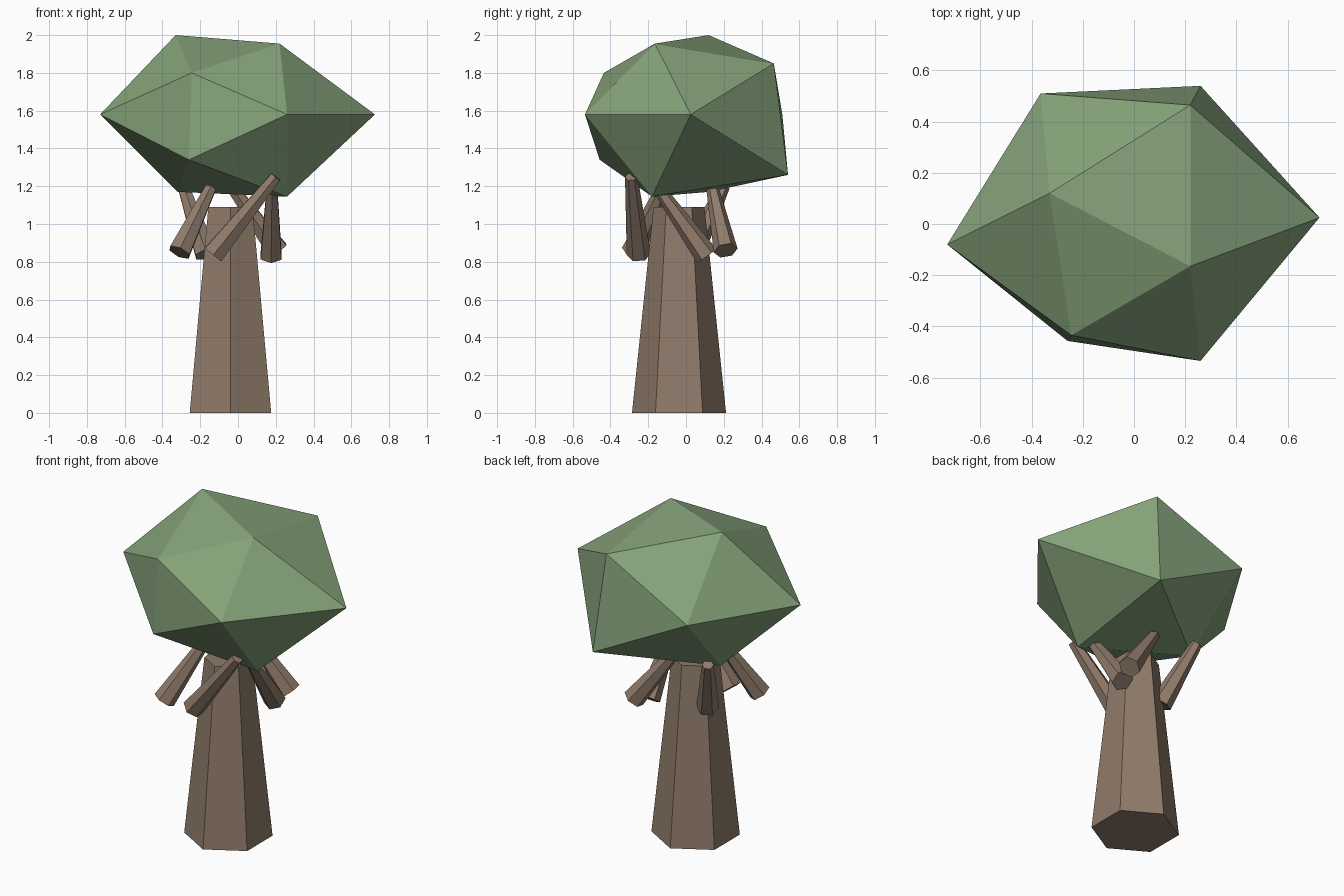
import bpy, bmesh, math
from mathutils import Vector, Matrix

if "Cube" in bpy.data.objects:
    bpy.data.objects.remove(bpy.data.objects["Cube"])


def material(name, rgb):
    m = bpy.data.materials.new(name)
    m.diffuse_color = (*rgb, 1)
    m.use_nodes = True
    m.node_tree.nodes["Principled BSDF"].inputs["Base Color"].default_value = m.diffuse_color
    return m


bark = material("bark_brown", (0.28, 0.20, 0.145))
leaf = material("leaf_green", (0.235, 0.365, 0.195))


def finish(bm, name, mat):
    bmesh.ops.recalc_face_normals(bm, faces=bm.faces[:])
    mesh = bpy.data.meshes.new(name)
    bm.to_mesh(mesh)
    bm.free()
    mesh.materials.append(mat)
    obj = bpy.data.objects.new(name, mesh)
    bpy.context.collection.objects.link(obj)
    return obj


def hex_taper(name, low, high, r_low, r_high):
    """Six-sided tapered log between two points."""
    low, high = Vector(low), Vector(high)
    axis = high - low
    bm = bmesh.new()
    bmesh.ops.create_cone(bm, cap_ends=True, segments=6, radius1=r_low,
                          radius2=r_high, depth=axis.length)
    turn = Vector((0, 0, 1)).rotation_difference(axis).to_matrix().to_4x4()
    bm.transform(Matrix.Translation((low + high) / 2) @ turn)
    return finish(bm, name, bark)


# Trunk, with corners towards front and back
hex_taper("trunk", (-0.04, -0.037, 0), (-0.04, -0.037, 1.09), 0.249, 0.135)

# Branches, thick at the lower end
branches = [
    ((-0.31, -0.28, 0.85), (-0.145, -0.125, 1.19)),
    ((-0.13, -0.25, 0.84), (0.20, -0.29, 1.25)),
    ((0.175, 0.11, 0.83), (0.18, -0.14, 1.18)),
    ((0.21, 0.21, 0.86), (-0.03, 0.14, 1.19)),
    ((-0.17, 0.03, 0.84), (-0.29, 0.20, 1.20)),
]
for i, (low, high) in enumerate(branches):
    hex_taper(f"branch_{i + 1}", low, high, 0.064, 0.033)

# Faceted crown: twelve corners wrapped in a triangular shell
corners = [
    (-0.33, 0.12, 2.00), (0.22, -0.165, 1.955), (0.22, 0.465, 1.85),
    (-0.245, -0.435, 1.80), (-0.365, 0.51, 1.58), (0.26, -0.535, 1.58),
    (0.725, 0.025, 1.58), (-0.73, -0.08, 1.58), (-0.26, -0.457, 1.34),
    (0.26, 0.54, 1.26), (-0.32, 0.12, 1.17), (0.26, -0.18, 1.145),
]
bm = bmesh.new()
for c in corners:
    bm.verts.new(c)
bmesh.ops.convex_hull(bm, input=bm.verts[:])
finish(bm, "leaf_crown", leaf)
